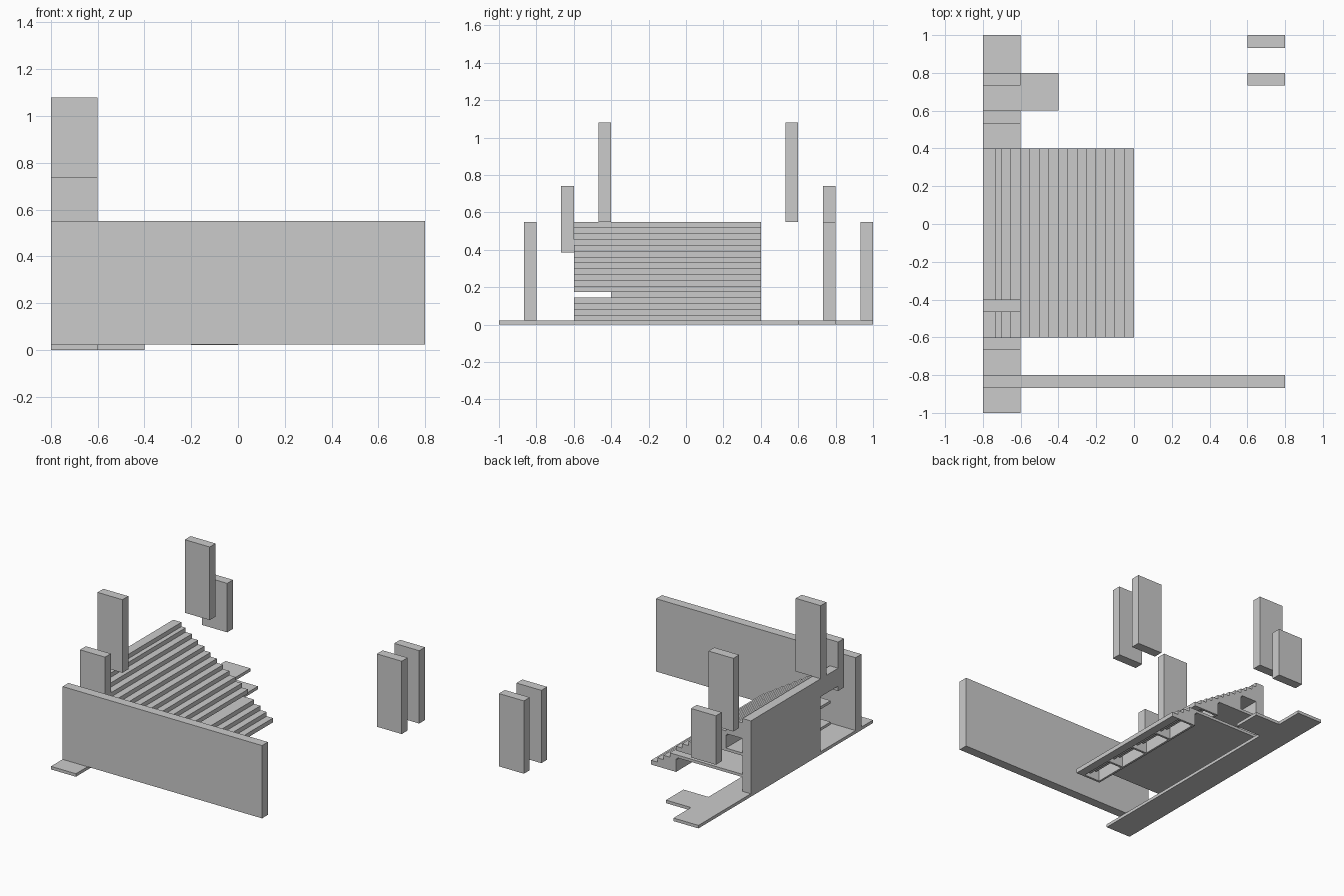
import bpy

if "Cube" in bpy.data.objects:
    bpy.data.objects.remove(bpy.data.objects["Cube"])


def prism(name, pts, axis, lo, hi):
    """Extrude a 2D profile along x (pts = y,z) or y (pts = x,z)."""
    def place(p, t):
        return (t, p[0], p[1]) if axis == 'x' else (p[0], t, p[1])
    n = len(pts)
    verts = [place(p, lo) for p in pts] + [place(p, hi) for p in pts]
    faces = [tuple(range(n)), tuple(range(2 * n - 1, n - 1, -1))]
    faces += [(i, i + n, (i + 1) % n + n, (i + 1) % n) for i in range(n)]
    if axis == 'x':
        faces = [f[::-1] for f in faces]
    mesh = bpy.data.meshes.new(name)
    mesh.from_pydata(verts, [], faces)
    obj = bpy.data.objects.new(name, mesh)
    bpy.context.collection.objects.link(obj)
    return obj


def box(name, x, y, z):
    pts = [(x[0], z[0]), (x[1], z[0]), (x[1], z[1]), (x[0], z[1])]
    return prism(name, pts, 'y', y[0], y[1])


STAIR_Y = (-0.6, 0.4)
RISE = 0.03125

# ground strip and its side tab
box("base_strip", (-0.8, -0.6), (-1, 1), (0, 0.022))
box("base_tab", (-0.6, -0.4), (0.6, 0.8), (0, 0.022))

# long front wall
box("front_wall", (-0.8, 0.8), (-0.867, -0.8), (0.022, 0.55))

# back wall with doorway cut at one end
prism("back_wall", [(-0.4, 0.022), (0.4, 0.022), (0.4, 0.55),
                    (-0.6, 0.55), (-0.6, 0.42), (-0.4, 0.42)],
      'x', -0.8, -0.733)

# free-standing slabs: x range, y end, z range
pillars = [(-0.8, -0.6, 0.385, 0.74), (-0.8, -0.4, 0.55, 1.08),
           (-0.8, 0.6, 0.55, 1.08), (-0.8, 0.8, 0.385, 0.74),
           (0.6, 0.8, 0.022, 0.55), (0.6, 1.0, 0.022, 0.55)]
for i, (x, y, z0, z1) in enumerate(pillars):
    box(f"pillar_{i + 1}", (x, x + 0.2), (y - 0.067, y), (z0, z1))

# treads: four low ones, an open slot, then twelve more
for k in range(16):
    z = 0.02 + RISE * k + (0.03 if k > 3 else 0)
    x0 = max(-0.8, -0.05 * k - 0.06)
    box(f"tread_{k + 1}", (x0, -0.05 * k), STAIR_Y, (z, z + RISE))

# floor plates running from the back wall to the stairs
for i, (x1, z) in enumerate([(-0.15, 0.125), (-0.4, 0.28), (-0.6, 0.405)]):
    box(f"floor_{i + 1}", (-0.74, x1), STAIR_Y, (z, z + 0.02))

# risers closing the back of each flight
for i, (x, z0, z1) in enumerate([(-0.2, 0.02, 0.13), (-0.4, 0.175, 0.285),
                                 (-0.6, 0.30, 0.41)]):
    box(f"riser_{i + 1}", (x, x + 0.015), STAIR_Y, (z0, z1))

# ribs carrying each flight of four treads
for f in range(4):
    x = -0.2 * f
    z = 0.02 + 0.125 * f + (0.03 if f else 0)
    for j in range(5):
        y = -0.6 + 0.246 * j
        prism(f"rib_{f + 1}_{j + 1}", [(x - 0.2, z), (x, z), (x - 0.2, z + 0.12)],
              'y', y, y + 0.016)
